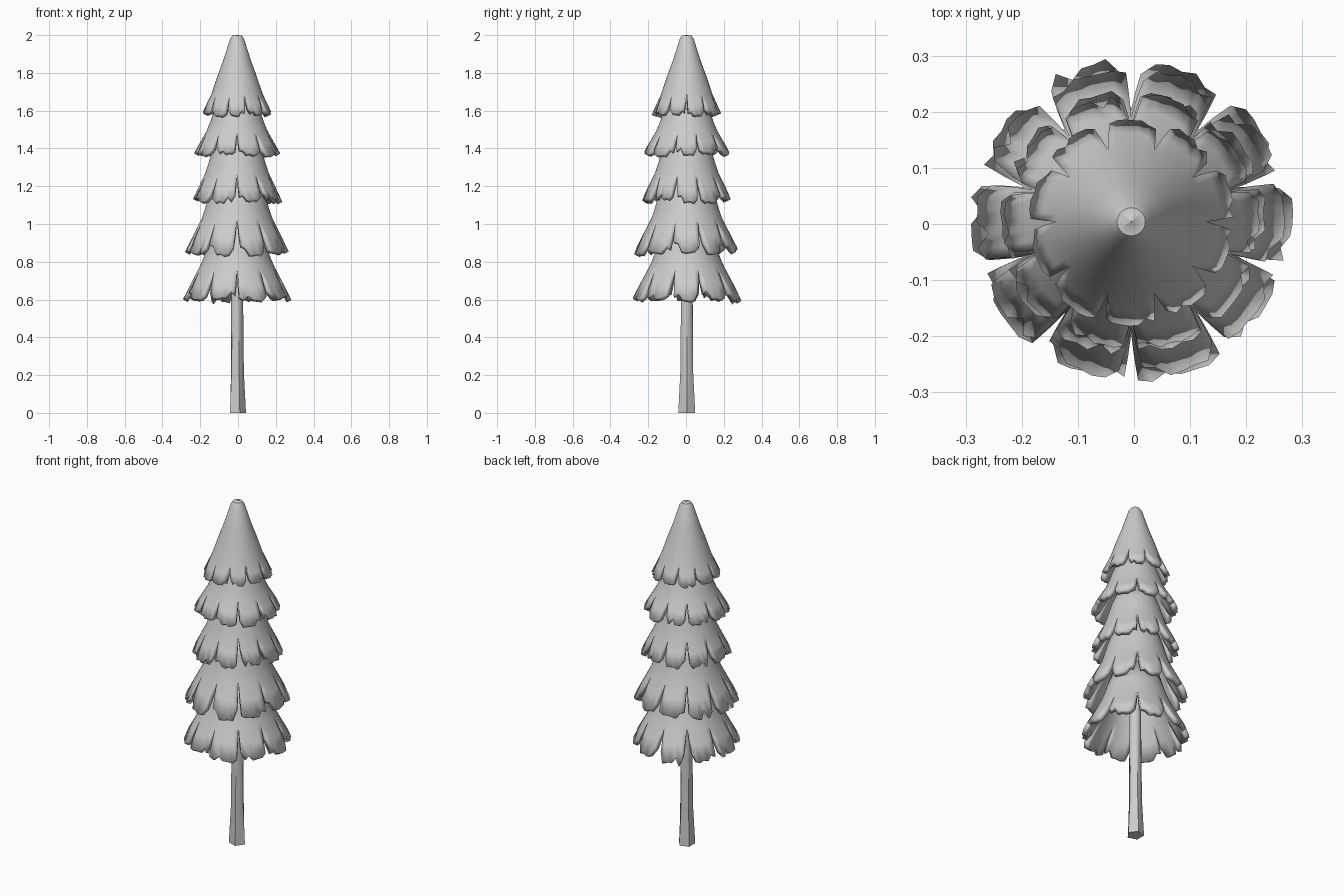
import bpy, bmesh, math, random

if "Cube" in bpy.data.objects:
    bpy.data.objects.remove(bpy.data.objects["Cube"])

random.seed(7)
CX, CY = -0.005, 0.004      # slight lean of the axis
LOBES, COLS = 10, 6


def finish(bm, name, thickness=0.0):
    bmesh.ops.remove_doubles(bm, verts=bm.verts, dist=0.0002)
    mesh = bpy.data.meshes.new(name)
    bm.to_mesh(mesh)
    bm.free()
    ob = bpy.data.objects.new(name, mesh)
    bpy.context.collection.objects.link(ob)
    bpy.ops.object.select_all(action='DESELECT')
    bpy.context.view_layer.objects.active = ob
    ob.select_set(True)
    bpy.ops.object.shade_smooth_by_angle(angle=math.radians(32))
    if thickness:
        mod = ob.modifiers.new("thickness", 'SOLIDIFY')
        mod.thickness = thickness
        mod.offset = -1
    return ob


def tier(name, rings, tip, turn):
    """Skirt of foliage: full rings down to the notch line, then separate hanging lobes."""
    bm = bmesh.new()
    step = math.tau / LOBES
    rn, zn = rings[-1]
    rt, zt = tip
    for k in range(LOBES):
        mid = k * step + turn
        half_tip = step / 2 * random.uniform(0.74, 0.88)
        skew = random.uniform(-0.03, 0.03)
        drop = random.uniform(0.90, 1.02)
        # ragged hem: raised corners, plus one small tooth
        hem = [drop - random.uniform(0.12, 0.32)] + \
              [drop - random.uniform(0.0, 0.08) for _ in range(COLS - 1)] + \
              [drop - random.uniform(0.12, 0.32)]
        hem[random.choice((1, 2, 4, 5))] -= random.uniform(0.12, 0.22)
        rows = []
        for r, z in rings:
            row = []
            for c in range(COLS + 1):
                a = mid + step * (c / COLS - 0.5)
                row.append(bm.verts.new((CX + r * math.cos(a), CY + r * math.sin(a), z)))
            rows.append(row)
        for part in (0.5, 1.0):
            row = []
            for c in range(COLS + 1):
                u = 2 * c / COLS - 1
                t = part * hem[c]
                half = step / 2 + (half_tip - step / 2) * part
                a = mid + u * half + skew * part
                r = rn + (rt - rn) * t
                # lobes flatten out as they hang
                r *= 1 + 0.015 * part * (1 - u * u) * -1
                row.append(bm.verts.new((CX + r * math.cos(a), CY + r * math.sin(a),
                                         zn + (zt - zn) * t)))
            rows.append(row)
        for up, low in zip(rows, rows[1:]):
            for c in range(COLS):
                bm.faces.new((up[c], low[c], low[c + 1], up[c + 1]))
    return finish(bm, name, 0.028)


half = math.pi / LOBES

# crown with rounded tip
tier("foliage_top", [(0.0002, 2.0), (0.025, 1.998), (0.037, 1.98), (0.072, 1.87),
                     (0.105, 1.78), (0.135, 1.69)], (0.19, 1.575), half)
# lower skirts
tier("foliage_upper", [(0.075, 1.70), (0.122, 1.60), (0.142, 1.54), (0.163, 1.49)],
     (0.237, 1.365), 0)
tier("foliage_middle", [(0.09, 1.50), (0.13, 1.39), (0.152, 1.32), (0.168, 1.27)],
     (0.245, 1.115), 0)
tier("foliage_lower", [(0.11, 1.27), (0.15, 1.15), (0.17, 1.08), (0.187, 1.03)],
     (0.288, 0.835), 0)
tier("foliage_bottom", [(0.12, 1.00), (0.16, 0.87), (0.182, 0.81), (0.20, 0.77)],
     (0.297, 0.59), 0)

# trunk, flaring into small roots
bm = bmesh.new()
SIDES = 15
rings = []
for z, r, root in [(0, 0.041, 0.006), (0.08, 0.038, 0.005), (0.21, 0.034, 0.002),
                   (0.7, 0.031, 0), (1.1, 0.027, 0)]:
    ring = []
    for i in range(SIDES):
        a = math.tau * i / SIDES
        rr = r + root * math.cos(5 * a)
        ring.append(bm.verts.new((CX + rr * math.cos(a), CY + rr * math.sin(a), z)))
    rings.append(ring)
for low, up in zip(rings, rings[1:]):
    for i in range(SIDES):
        j = (i + 1) % SIDES
        bm.faces.new((low[i], low[j], up[j], up[i]))
bm.faces.new(rings[0][::-1])
bm.faces.new(rings[-1])
finish(bm, "trunk")
